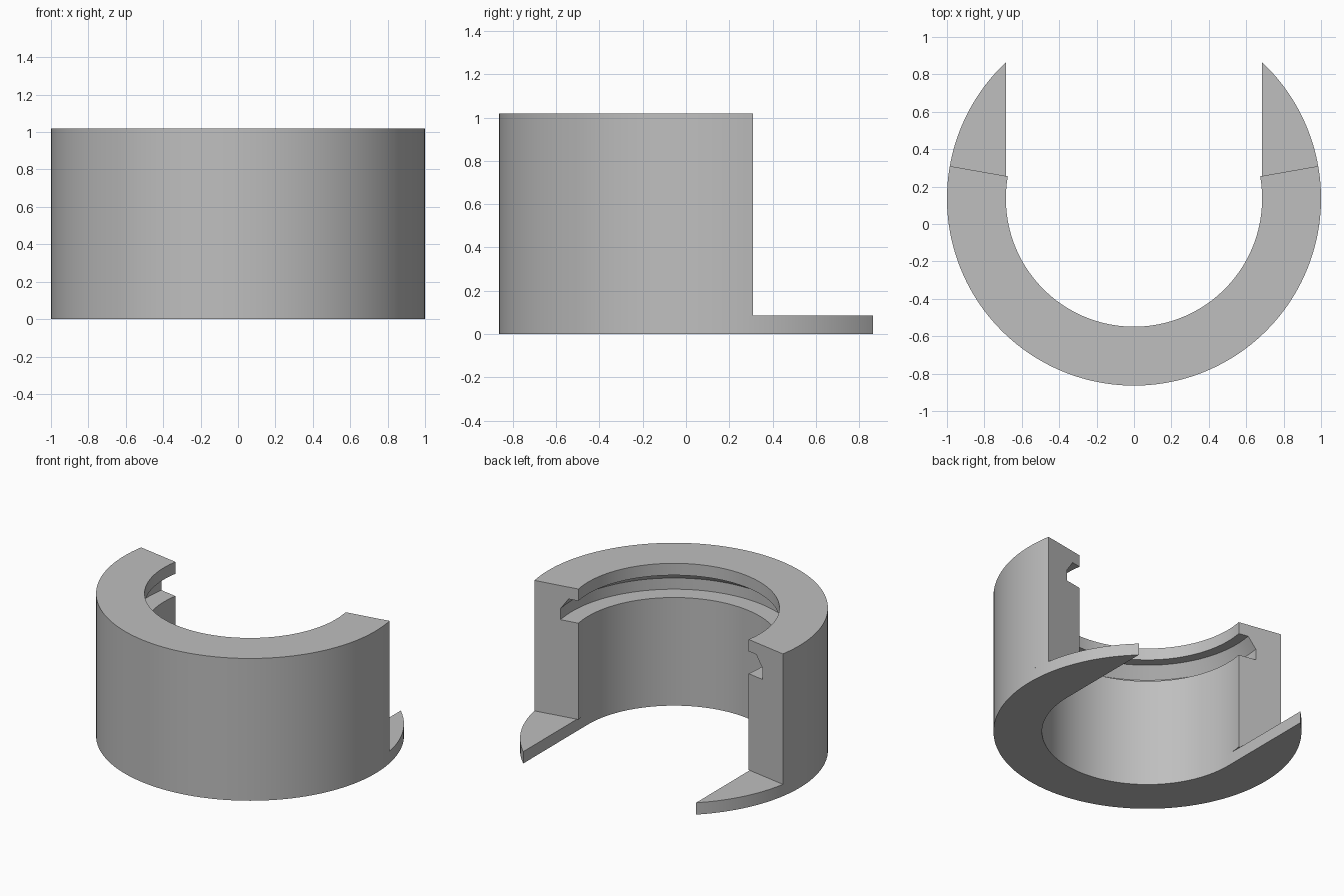
import bpy, bmesh
from math import radians, degrees, cos, sin, acos

default = bpy.data.objects.get("Cube")
if default:
    bpy.data.objects.remove(default, do_unlink=True)

OUTER, BORE = 1.0, 0.685
FLOOR, TOP = 0.085, 1.02
CENTRE_Y = 0.136

grey = bpy.data.materials.new("plain grey")
grey.use_nodes = True
colour = (0.52, 0.52, 0.52, 1)
grey.diffuse_color = colour
grey.node_tree.nodes["Principled BSDF"].inputs["Base Color"].default_value = colour


def arc(radius, start, end, steps):
    """Points along an arc, angles in degrees."""
    angles = [radians(start + (end - start) * i / steps) for i in range(steps + 1)]
    return [(radius * cos(a), radius * sin(a)) for a in angles]


def finish(bm, name):
    bmesh.ops.recalc_face_normals(bm, faces=bm.faces)
    mesh = bpy.data.meshes.new(name)
    bm.to_mesh(mesh)
    bm.free()
    mesh.materials.append(grey)
    obj = bpy.data.objects.new(name, mesh)
    obj.location.y = CENTRE_Y
    bpy.context.collection.objects.link(obj)
    bpy.ops.object.select_all(action="DESELECT")
    obj.select_set(True)
    bpy.context.view_layer.objects.active = obj
    bpy.ops.object.shade_smooth_by_angle(angle=radians(30))


# Collar wall: grooved cross-section swept round the front, with radial ends
section = [
    (OUTER, FLOOR), (OUTER, TOP), (BORE, TOP),
    (BORE, 0.935), (BORE + 0.07, 0.935), (BORE + 0.128, 0.855),
    (BORE + 0.128, 0.775), (BORE, 0.775), (BORE, FLOOR),
]
bm = bmesh.new()
rings = []
for c, s in arc(1, 170, 370, 120):
    rings.append([bm.verts.new((r * c, r * s, z)) for r, z in section])
for a, b in zip(rings, rings[1:]):
    for i in range(len(section)):
        j = (i + 1) % len(section)
        bm.faces.new((a[i], a[j], b[j], b[i]))
bm.faces.new(rings[0])
bm.faces.new(rings[-1])
finish(bm, "collar_wall")

# Base plate: disc with a round bore that opens into a straight slot at the back
tip = degrees(acos(BORE / OUTER))
outline = arc(OUTER, 180 - tip, 360 + tip, 164) + arc(BORE, 360, 180, 108)
bm = bmesh.new()
plate = bm.faces.new([bm.verts.new((x, y, 0)) for x, y in outline])
side = bmesh.ops.extrude_face_region(bm, geom=[plate], use_keep_orig=True)["geom"]
bmesh.ops.translate(bm, vec=(0, 0, FLOOR),
                    verts=[v for v in side if isinstance(v, bmesh.types.BMVert)])
finish(bm, "base_plate")
